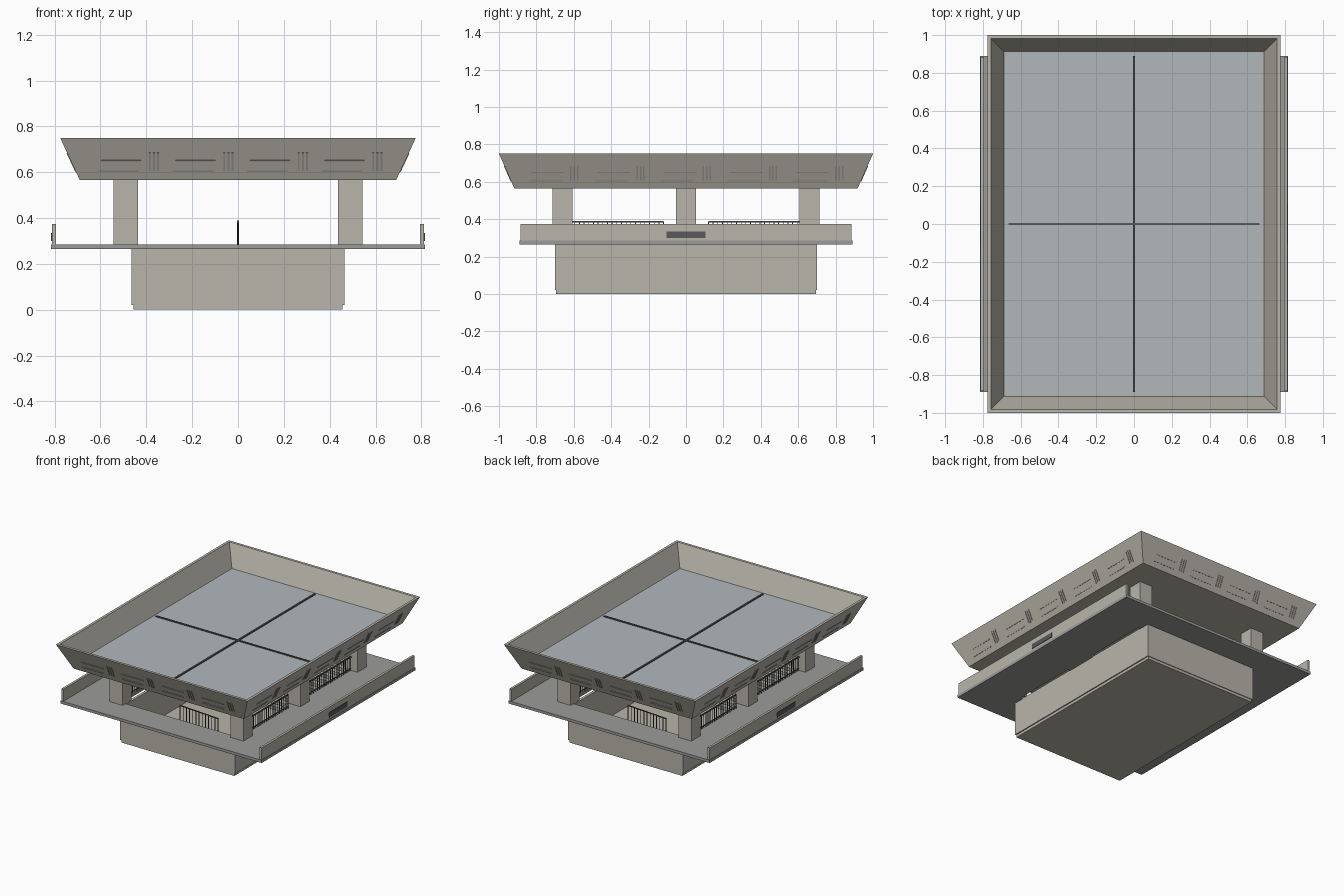
import bpy, bmesh
from math import pi, hypot
from mathutils import Matrix, Vector

if "Cube" in bpy.data.objects:
    bpy.data.objects.remove(bpy.data.objects["Cube"])


def material(name, rgb):
    m = bpy.data.materials.new(name)
    m.diffuse_color = (*rgb, 1)
    m.use_nodes = True
    m.node_tree.nodes["Principled BSDF"].inputs["Base Color"].default_value = m.diffuse_color
    return m


STONE = material("stone", (0.48, 0.46, 0.40))
SLAB = material("slab_grey", (0.33, 0.33, 0.32))
GLASS = material("roof_grey", (0.44, 0.48, 0.50))
METAL = material("metal", (0.10, 0.10, 0.10))


def finish(name, bm, mat):
    bmesh.ops.recalc_face_normals(bm, faces=bm.faces)
    me = bpy.data.meshes.new(name)
    bm.to_mesh(me)
    bm.free()
    ob = bpy.data.objects.new(name, me)
    bpy.context.collection.objects.link(ob)
    me.materials.append(mat)
    return ob


def add_box(bm, x0, x1, y0, y1, z0, z1, frame=Matrix()):
    mid = Vector(((x0 + x1) / 2, (y0 + y1) / 2, (z0 + z1) / 2))
    size = Matrix.Diagonal((abs(x1 - x0), abs(y1 - y0), abs(z1 - z0), 1))
    bmesh.ops.create_cube(bm, size=1, matrix=frame @ Matrix.Translation(mid) @ size)


def boxes(name, mat, items):
    bm = bmesh.new()
    for b in items:
        add_box(bm, *b)
    return finish(name, bm, mat)


def turned(items):
    # each box plus its copy turned half round about z
    return items + [(-b[1], -b[0], -b[3], -b[2], b[4], b[5]) for b in items]


def lofted(name, mat, rings):
    # rectangular rings (half x, half y, z) joined, capped at both ends
    bm = bmesh.new()
    loops = [[bm.verts.new((sx * x, sy * y, z)) for sx, sy in ((-1, -1), (1, -1), (1, 1), (-1, 1))]
             for x, y, z in rings]
    for a, b in zip(loops, loops[1:]):
        for i in range(4):
            j = (i + 1) % 4
            bm.faces.new((a[i], a[j], b[j], b[i]))
    bm.faces.new(loops[0])
    bm.faces.new(loops[-1])
    return finish(name, bm, mat)


# sunken hall: plinth lip and hollow walls
lofted("base_hall", STONE, [(0.457, 0.695, 0), (0.457, 0.695, 0.02), (0.465, 0.70, 0.02),
                            (0.465, 0.70, 0.27), (0.445, 0.68, 0.27), (0.445, 0.68, 0.02)])

# stairs going down from both ends
N = 12
run, rise = 0.44 / N, 0.265 / N
boxes("stairs", STONE, turned([(-0.445, 0.445, -0.68 + i * run, -0.68 + (i + 1) * run,
                                0.02, 0.285 - (i + 1) * rise) for i in range(N - 1)]))

# deck around the stairwell, with tabs under the columns
deck = [(-0.815, 0.815, -0.89, -0.68, 0.265, 0.285), (0.485, 0.815, -0.68, 0.68, 0.265, 0.285)]
deck += [(0.44, 0.485, a, b, 0.265, 0.285) for a, b in ((-0.68, -0.62), (-0.12, 0.12), (0.62, 0.68))]
boxes("deck", SLAB, turned(deck))

# side parapets and the small plates on them
boxes("parapets", STONE, turned([(0.795, 0.812, -0.885, 0.885, 0.285, 0.373)]))
boxes("parapet_plates", METAL, turned([(0.811, 0.816, -0.105, 0.105, 0.30, 0.335)]))

# six columns
boxes("columns", STONE, turned([(0.437, 0.543, y - 0.053, y + 0.053, 0.285, 0.57)
                                for y in (-0.66, 0, 0.66)]))

# side railings between the columns
rails = []
for y0 in (-0.62, 0.12):
    rails.append((0.486, 0.494, y0, y0 + 0.5, 0.382, 0.39))
    rails.append((0.487, 0.493, y0, y0 + 0.5, 0.297, 0.302))
    rails += [(0.488, 0.492, y0 + i * 0.025 - 0.002, y0 + i * 0.025 + 0.002, 0.275, 0.385)
              for i in range(21)]
boxes("side_railings", METAL, turned(rails))

# sloping centre handrails on the stairs
bm = bmesh.new()
for k in range(2):
    turn = Matrix.Rotation(pi * k, 4, 'Z')
    slope = Vector((0, 0.44, -0.265))
    side = Vector((1, 0, 0))
    along = slope.normalized()
    up = side.cross(along)
    frame = Matrix((side, along, up)).transposed().to_4x4()
    frame.translation = (0, -0.67, 0.385)
    add_box(bm, -0.004, 0.004, 0, slope.length, -0.004, 0.004, turn @ frame)
    for i in range(13):
        t = i / 12
        y, z = -0.67 + 0.44 * t, 0.385 - 0.265 * t
        add_box(bm, -0.002, 0.002, y - 0.002, y + 0.002, max(0.02, z - 0.12), z, turn)
finish("stair_handrails", bm, METAL)

# flared roof tray
lofted("roof_tray", STONE, [(0.69, 0.918, 0.565), (0.776, 1.0, 0.75),
                            (0.757, 0.981, 0.75), (0.688, 0.912, 0.60)])
boxes("roof_panel", GLASS, [(-0.683, 0.683, -0.907, 0.907, 0.597, 0.603)])
boxes("roof_cross_bars", METAL, [(-0.006, 0.006, -0.89, 0.89, 0.60, 0.611),
                                 (-0.665, 0.665, -0.006, 0.006, 0.60, 0.61)])

# raised strips on the four sloping fascias
bm = bmesh.new()
for k in range(4):
    turn = Matrix.Rotation(pi / 2 * k, 4, 'Z')
    depth, flare, count, step, start = ((0.918, 0.082, 4, 0.325, -0.61) if k % 2 == 0
                                        else (0.69, 0.086, 5, 0.354, -0.84))
    up = Vector((0, -flare, 0.185)).normalized()
    side = Vector((1, 0, 0))
    out = side.cross(up)
    frame = Matrix((side, up, out)).transposed().to_4x4()
    frame.translation = (0, -depth, 0.565)
    frame = turn @ frame
    s = hypot(flare, 0.185) / 0.185
    for i in range(count):
        u = start + i * step
        for du, z in ((0, 0.040), (0.012, 0.085)):
            add_box(bm, u + du, u + du + 0.175, z * s - 0.003, z * s + 0.003, -0.002, 0.003, frame)
        for j in range(3):
            v = u + 0.225 + j * 0.018
            add_box(bm, v - 0.004, v + 0.004, 0.042 * s, 0.12 * s, -0.002, 0.003, frame)
finish("fascia_strips", bm, SLAB)
